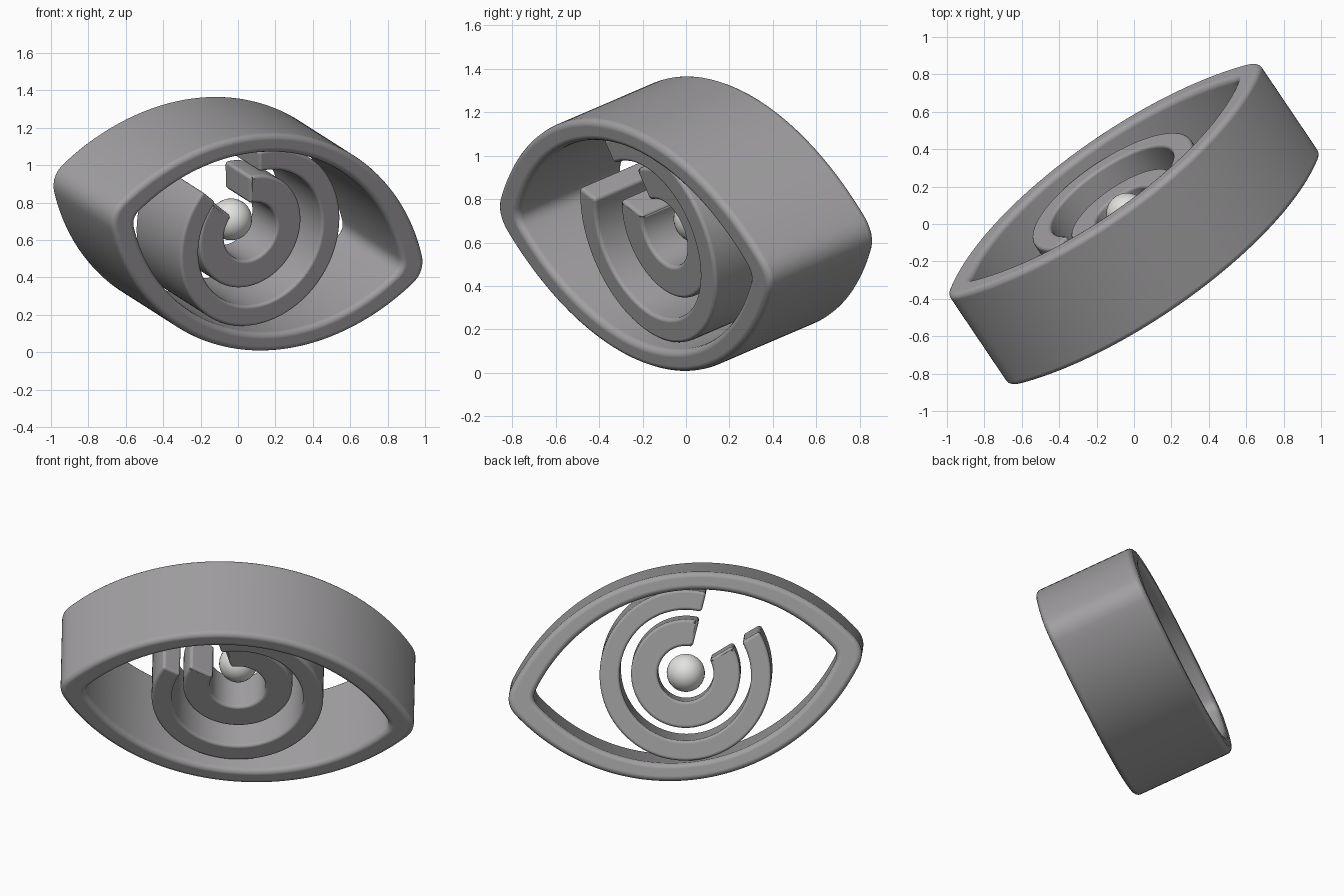
import bpy, bmesh, math
from mathutils import Matrix, Vector

if "Cube" in bpy.data.objects:
    bpy.data.objects.remove(bpy.data.objects["Cube"])

# Tilted frame of the whole model: d faces the viewer, u runs corner to corner, v is up
d = Vector((0.526, -0.78, -0.335)).normalized()
u = Vector((0.799, 0.584, -0.148))
u = (u - d * u.dot(d)).normalized()
v = d.cross(u)
TILT = Matrix.Translation((0, 0, 0.687)) @ Matrix((u, v, d)).transposed().to_4x4()


def material(name, colour):
    m = bpy.data.materials.new(name)
    m.diffuse_color = (*colour, 1)
    m.use_nodes = True
    m.node_tree.nodes["Principled BSDF"].inputs["Base Color"].default_value = m.diffuse_color
    return m


grey = material("grey", (0.36, 0.35, 0.36))
pale = material("pale_grey", (0.76, 0.76, 0.74))


def finish(name, bm, mat, bevel=0):
    bmesh.ops.recalc_face_normals(bm, faces=bm.faces)
    for f in bm.faces:
        f.smooth = True
    mesh = bpy.data.meshes.new(name)
    bm.to_mesh(mesh)
    bm.free()
    mesh.materials.append(mat)
    obj = bpy.data.objects.new(name, mesh)
    bpy.context.collection.objects.link(obj)
    obj.matrix_world = TILT
    if bevel:
        b = obj.modifiers.new("rounded_edges", 'BEVEL')
        b.width, b.segments = bevel, 4
        b.limit_method, b.angle_limit = 'ANGLE', math.radians(40)
        b.use_clamp_overlap = False
        b.harden_normals = True
    return obj


def band(name, outer, inner, half, bevel, closed):
    """Solid band between two matching outlines, extruded along d."""
    bm = bmesh.new()
    rows = [[bm.verts.new((x, y, s * half)) for s in (-1, 1) for x, y in (o, i)]
            for o, i in zip(outer, inner)]
    n = len(rows)
    for k in range(n if closed else n - 1):
        a, b = rows[k], rows[(k + 1) % n]
        for p, q in ((0, 1), (1, 3), (3, 2), (2, 0)):
            bm.faces.new((a[p], a[q], b[q], b[p]))
    if not closed:
        for r in (rows[0], rows[-1]):
            bm.faces.new((r[0], r[1], r[3], r[2]))
    return finish(name, bm, grey, bevel)


def almond(half_w, half_h, setback, n=64, m=8):
    """Two circular arcs meeting in softened corners."""
    R = (half_w ** 2 + half_h ** 2) / (2 * half_h)
    c = R - half_h
    t = math.asin((half_w - setback) / R)
    top = [(R * math.sin(t - 2 * t * k / n), R * math.cos(t - 2 * t * k / n) - c)
           for k in range(n + 1)]
    ex, ey = top[-1]
    corner = []
    for k in range(1, m):
        s = k / m
        corner.append((ex * ((1 - s) ** 2 + s * s) - half_w * 2 * s * (1 - s),
                       ey * ((1 - s) ** 2 - s * s)))
    side = top + corner
    return side + [(-x, -y) for x, y in side]


def arc(r, start, end, n=96):
    return [(r * math.cos(a), r * math.sin(a)) for a in
            (math.radians(start + (end - start) * k / n) for k in range(n + 1))]


# Outer almond frame
band("almond_frame", almond(1.07, 0.61, 0.05), almond(0.91, 0.505, 0.03), 0.313, 0.032, True)

# Two open rings with the same gap
for name, r_out, r_in, half in (("outer_open_ring", 0.503, 0.385, 0.23),
                                ("inner_open_ring", 0.32, 0.163, 0.13)):
    band(name, arc(r_out, 157.5, 472.5), arc(r_in, 157.5, 472.5), half, 0.018, False)

# Centre ball
bm = bmesh.new()
bmesh.ops.create_uvsphere(bm, u_segments=32, v_segments=16, radius=0.112,
                          matrix=Matrix.Translation((0, 0, -0.07)))
finish("centre_ball", bm, pale)
